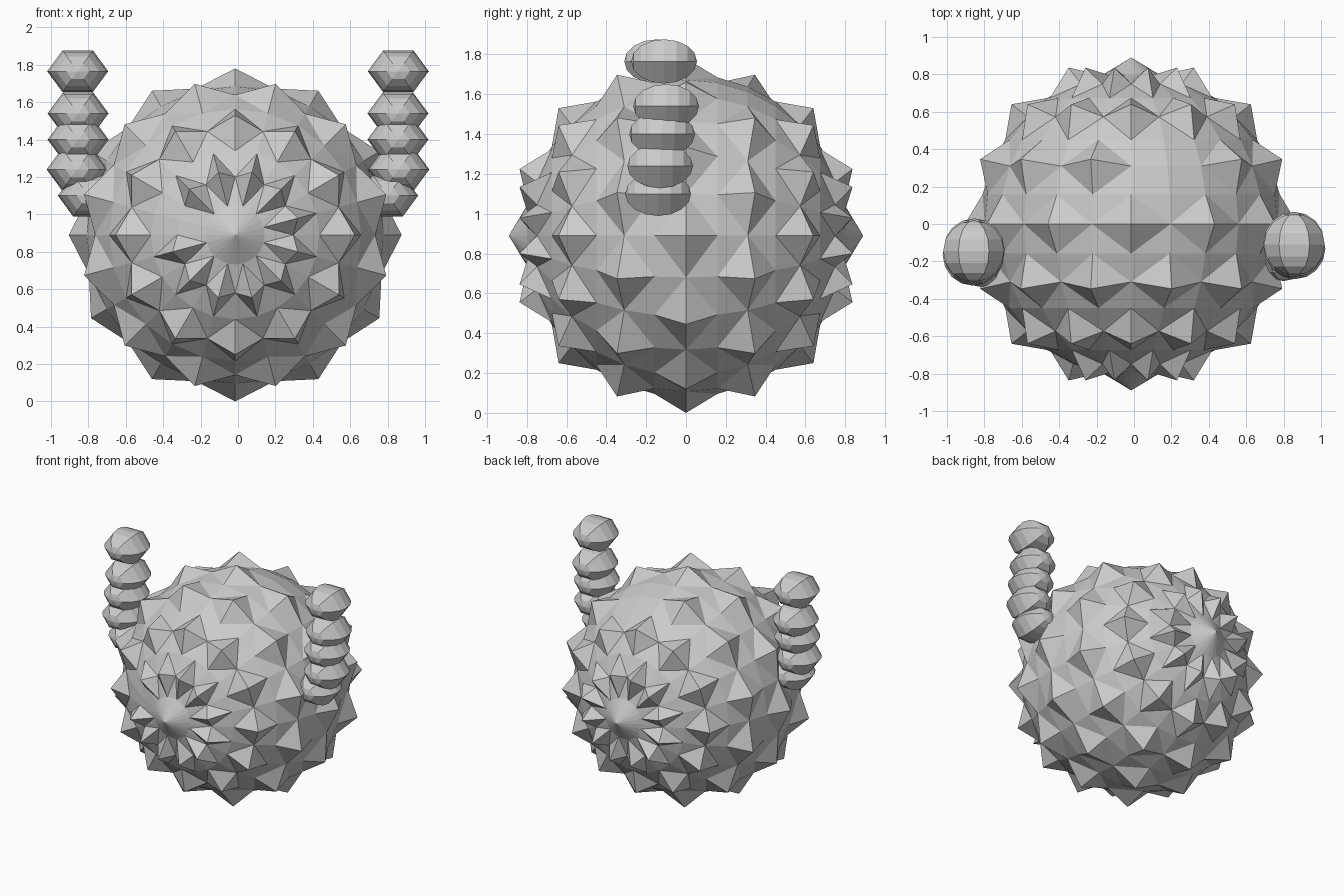
import bpy, bmesh, math
from mathutils import Matrix, Vector

cube = bpy.data.objects.get("Cube")
if cube:
    bpy.data.objects.remove(cube)

grey = bpy.data.materials.new("plain_grey")
grey.use_nodes = True
grey.diffuse_color = (0.6, 0.6, 0.6, 1)
grey.node_tree.nodes["Principled BSDF"].inputs["Base Color"].default_value = (0.6, 0.6, 0.6, 1)


def finish(bm, name, location):
    bmesh.ops.recalc_face_normals(bm, faces=bm.faces)
    mesh = bpy.data.meshes.new(name)
    bm.to_mesh(mesh)
    bm.free()
    mesh.materials.append(grey)
    obj = bpy.data.objects.new(name, mesh)
    obj.location = location
    bpy.context.collection.objects.link(obj)
    return obj


# Spiky body: sphere with its poles front and back, every other point raised
BASE, PEAK, TOP = 0.81, 0.905, 0.89
bm = bmesh.new()
bmesh.ops.create_uvsphere(bm, u_segments=24, v_segments=16, radius=BASE,
                          matrix=Matrix.Rotation(math.pi / 2, 4, "X"))
skipped = {(2, 75), (-6, 165)}   # the few places left smooth
peaks = []
for v in bm.verts:
    d = v.co.normalized()
    row = round(math.degrees(math.asin(max(-1, min(1, d.y)))) / 11.25)
    if abs(row) == 8:
        v.co = d * TOP
        continue
    lon = round(math.degrees(math.atan2(d.z, d.x)) / 15) * 15
    if row % 2 == 0 and (lon // 15 + row // 2) % 2 == 0 and (row, lon) not in skipped:
        peaks.append(v)
        v.co = d * (TOP if row == 0 else PEAK)
# Crease every spike into a four-sided pyramid
for v in peaks:
    for face in list(v.link_faces):
        if len(face.verts) == 4:
            a, b = [e.other_vert(v) for e in v.link_edges if e in face.edges[:]]
            bmesh.utils.face_split(face, a, b)
finish(bm, "spiky_body", (-0.015, 0, TOP))


# Stalks: a stack of faceted beads on each side
beads = [(0.80, -0.14, 1.10), (0.86, -0.13, 1.24), (0.855, -0.12, 1.40),
         (0.855, -0.10, 1.54), (0.857, -0.11, 1.765)]
for name, side, shift in (("left", 1, 0), ("right", -1, -0.035)):
    for i, (x, y, z) in enumerate(beads):
        bm = bmesh.new()
        shape = (Matrix.Diagonal((0.163, 0.165, 0.128, 1))
                 @ Matrix.Rotation(math.pi / 2, 4, "X")
                 @ Matrix.Rotation(math.pi / 6, 4, "Z"))
        bmesh.ops.create_uvsphere(bm, u_segments=6, v_segments=8, radius=1, matrix=shape)
        finish(bm, f"{name}_stalk_bead_{i + 1}", Vector((side * x, y + shift, z)))
